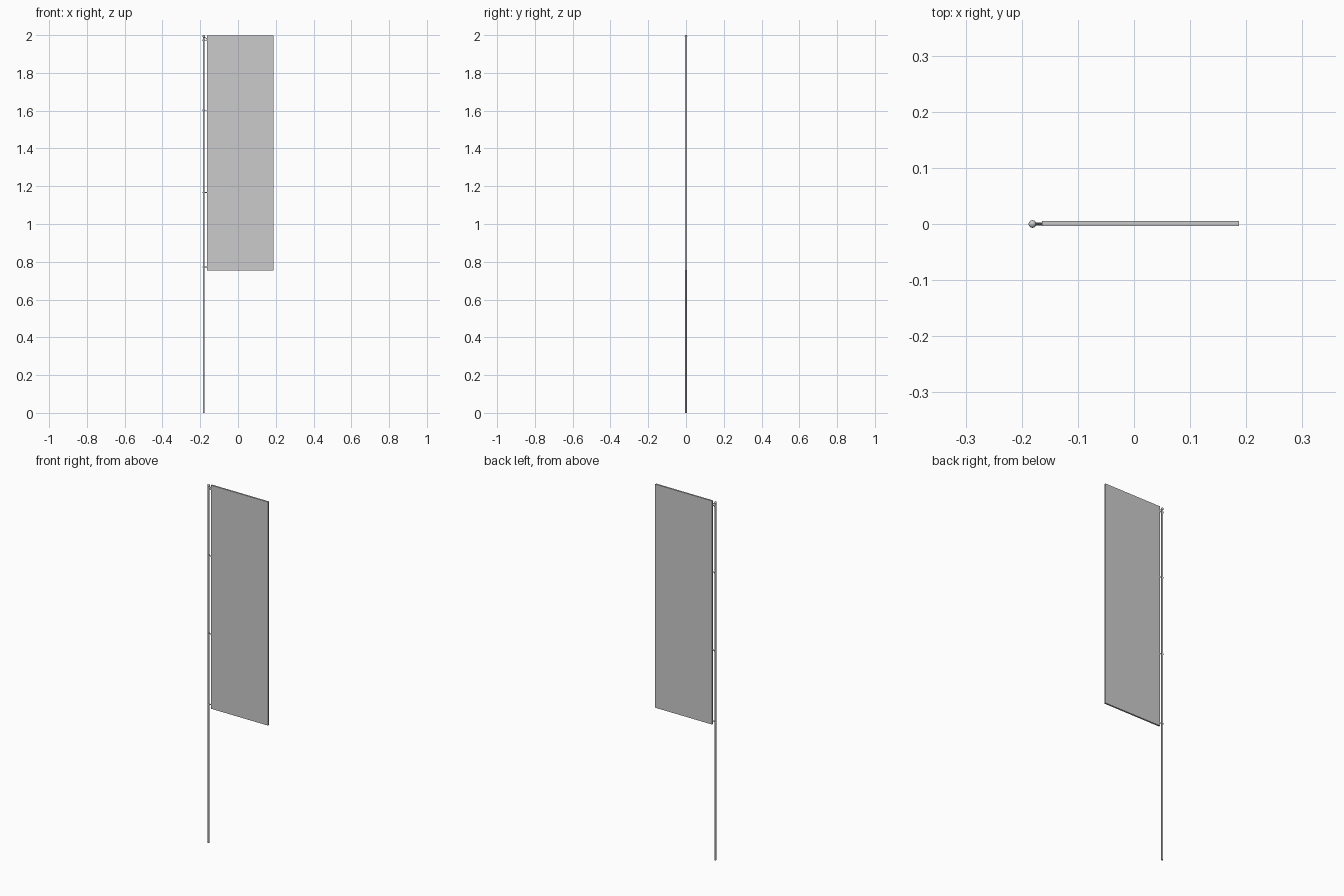
import bpy
import bmesh
from mathutils import Vector, Matrix

cube = bpy.data.objects.get("Cube")
if cube:
    bpy.data.objects.remove(cube, do_unlink=True)

POLE_X = -0.181
POLE_R = 0.0048
FLAG_LEFT, FLAG_RIGHT = -0.164, 0.187
FLAG_BOTTOM, FLAG_TOP = 0.753, 1.999


def make_object(name, bm, smooth=True):
    mesh = bpy.data.meshes.new(name)
    bm.to_mesh(mesh)
    bm.free()
    obj = bpy.data.objects.new(name, mesh)
    bpy.context.collection.objects.link(obj)
    if smooth:
        bpy.ops.object.select_all(action="DESELECT")
        obj.select_set(True)
        bpy.context.view_layer.objects.active = obj
        bpy.ops.object.shade_smooth_by_angle()
    return obj


def rod(name, start, end, radius, sides=16):
    """Closed cylinder between two points."""
    start, end = Vector(start), Vector(end)
    axis = end - start
    turn = Vector((0, 0, 1)).rotation_difference(axis).to_matrix().to_4x4()
    bm = bmesh.new()
    bmesh.ops.create_cone(bm, cap_ends=True, segments=sides, radius1=radius,
                          radius2=radius, depth=axis.length,
                          matrix=Matrix.Translation((start + end) / 2) @ turn)
    return make_object(name, bm)


# Pole
rod("pole", (POLE_X, 0, 0), (POLE_X, 0, 1.99), POLE_R, 24)

# Rounded cap on the pole
bm = bmesh.new()
bmesh.ops.create_uvsphere(bm, u_segments=20, v_segments=12, radius=0.0068,
                          matrix=Matrix.Translation((POLE_X, 0, 1.993)))
make_object("pole_cap", bm)

# Banner panel
bm = bmesh.new()
size = (FLAG_RIGHT - FLAG_LEFT, 0.009, FLAG_TOP - FLAG_BOTTOM)
centre = ((FLAG_LEFT + FLAG_RIGHT) / 2, 0.0005, (FLAG_TOP + FLAG_BOTTOM) / 2)
bmesh.ops.create_cube(bm, size=1, matrix=Matrix.Translation(centre) @ Matrix.Diagonal((*size, 1)))
make_object("banner", bm, smooth=False)

# Clips joining the banner edge to the pole
for i, z in enumerate((0.773, 1.167, 1.602, 1.973)):
    rod(f"clip_collar_{i + 1}", (POLE_X, 0, z - 0.003), (POLE_X, 0, z + 0.003), 0.006)
    rod(f"clip_arm_{i + 1}", (POLE_X, 0, z), (FLAG_LEFT + 0.002, 0, z), 0.0025, 10)

# Halyard from the cap to the top corner of the banner
rod("top_cord", (POLE_X, 0, 1.992), (FLAG_LEFT + 0.002, 0, 1.977), 0.0018, 10)
